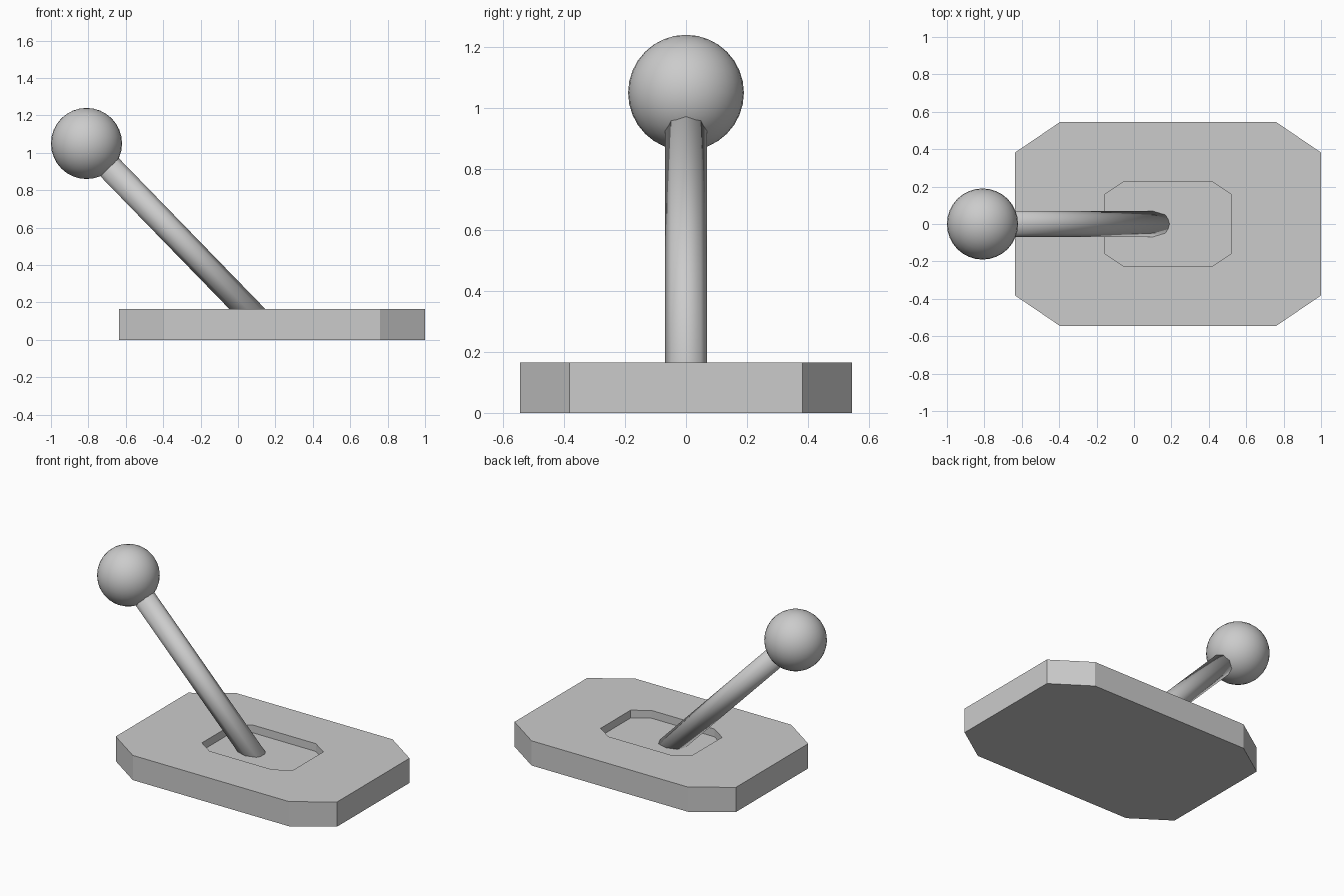
import bpy, bmesh
from math import pi
from mathutils import Vector

if "Cube" in bpy.data.objects:
    bpy.data.objects.remove(bpy.data.objects["Cube"])

grey = bpy.data.materials.new("plain grey")
grey.use_nodes = True
grey.diffuse_color = (0.6, 0.6, 0.6, 1)
grey.node_tree.nodes["Principled BSDF"].inputs["Base Color"].default_value = (0.6, 0.6, 0.6, 1)

CENTRE_X, TOP, FLOOR = 0.182, 0.165, 0.113


def add_object(name, bm, smooth=False):
    bmesh.ops.recalc_face_normals(bm, faces=bm.faces)
    for face in bm.faces:
        face.smooth = smooth
    mesh = bpy.data.meshes.new(name)
    bm.to_mesh(mesh)
    bm.free()
    mesh.materials.append(grey)
    obj = bpy.data.objects.new(name, mesh)
    bpy.context.collection.objects.link(obj)
    return obj


def ring(bm, hx, hy, cx, cy, z):
    """Rectangle outline with cut corners, counter-clockwise."""
    pts = []
    for sx, sy in ((1, 1), (-1, 1), (-1, -1), (1, -1)):
        pair = [(sx * hx, sy * (hy - cy)), (sx * (hx - cx), sy * hy)]
        pts += pair if sx * sy > 0 else pair[::-1]
    return [bm.verts.new((x + CENTRE_X, y, z)) for x, y in pts]


def bridge(bm, a, b):
    for i in range(len(a)):
        j = (i + 1) % len(a)
        bm.faces.new((a[i], a[j], b[j], b[i]))


# Base plate with a sunken well
bm = bmesh.new()
outer, inner = (0.818, 0.545, 0.24, 0.163), (0.338, 0.228, 0.105, 0.07)
rings = [ring(bm, *outer, 0), ring(bm, *outer, TOP),
         ring(bm, *inner, TOP), ring(bm, *inner, FLOOR)]
for lower, upper in zip(rings, rings[1:]):
    bridge(bm, lower, upper)
bm.faces.new(rings[0])
bm.faces.new(rings[-1])
add_object("base_plate", bm)

# Leaning eight-sided stick, from inside the base to inside the knob
knob_centre = Vector((-0.81, 0, 1.05))
axis = (knob_centre - Vector((0.05, 0, TOP))).normalized()
start = Vector((0.05, 0, TOP)) - axis * 0.13
length = (knob_centre - start).length - 0.1
bm = bmesh.new()
bmesh.ops.create_cone(bm, cap_ends=True, segments=8, radius1=0.069,
                      radius2=0.069, depth=length)
bmesh.ops.rotate(bm, verts=bm.verts, cent=(0, 0, 0),
                 matrix=Vector((0, 0, 1)).rotation_difference(axis).to_matrix())
bmesh.ops.translate(bm, verts=bm.verts, vec=start + axis * length / 2)
stick = add_object("stick", bm, smooth=True)

# Round knob
bm = bmesh.new()
bmesh.ops.create_uvsphere(bm, u_segments=32, v_segments=16, radius=0.19)
bmesh.ops.translate(bm, verts=bm.verts, vec=knob_centre)
add_object("knob", bm, smooth=True)
